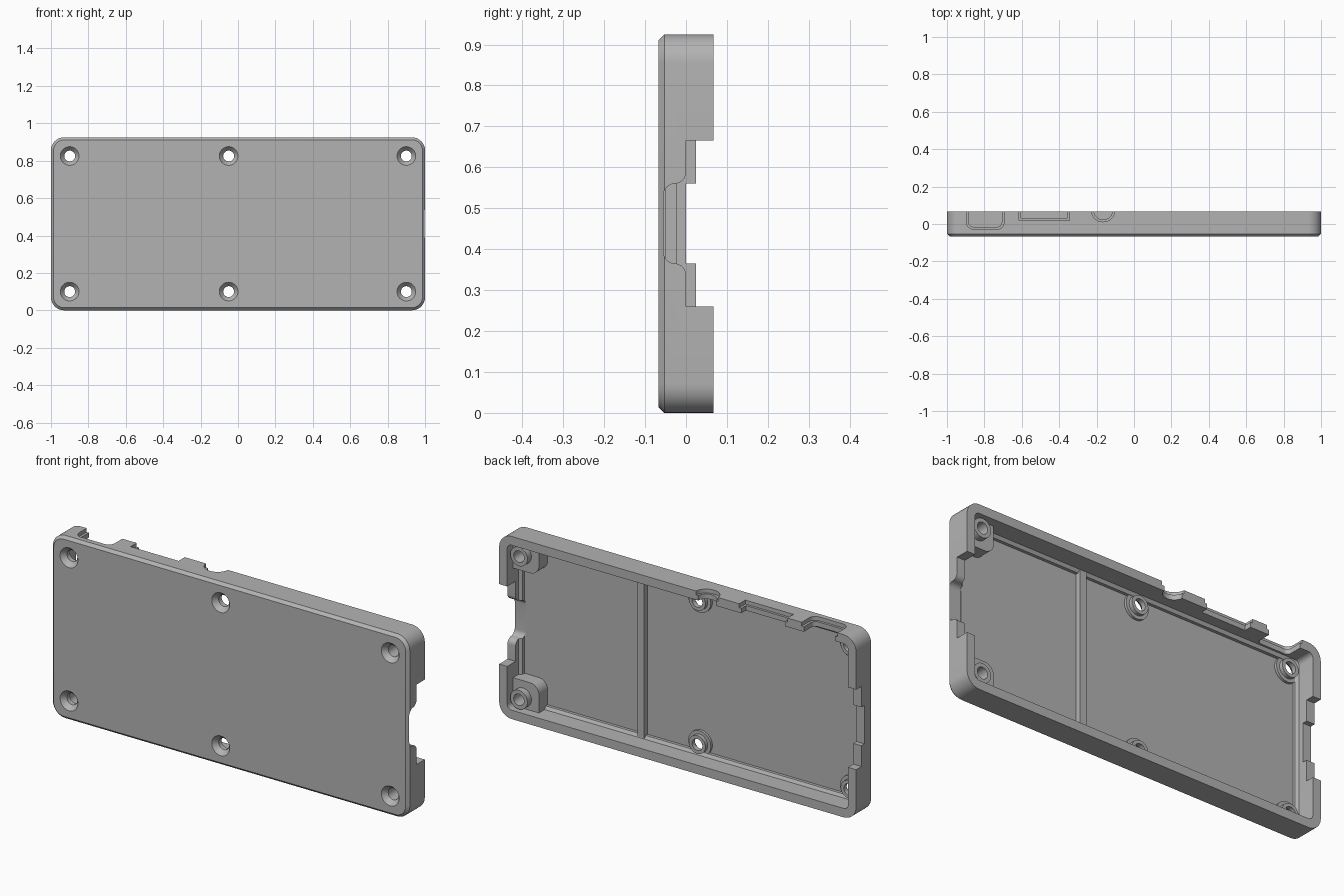
import bpy, bmesh, math
from mathutils import Vector

cube = bpy.data.objects.get("Cube")
if cube:
    bpy.data.objects.remove(cube, do_unlink=True)

H, D = 0.925, 0.067          # height and half depth of the tray
MID = H / 2

grey = bpy.data.materials.new("plain grey")
grey.use_nodes = True
colour = (0.45, 0.45, 0.45, 1)
grey.diffuse_color = colour
grey.node_tree.nodes["Principled BSDF"].inputs["Base Color"].default_value = colour


def finish(name, bm):
    bmesh.ops.recalc_face_normals(bm, faces=bm.faces)
    mesh = bpy.data.meshes.new(name)
    bm.to_mesh(mesh)
    bm.free()
    mesh.materials.append(grey)
    obj = bpy.data.objects.new(name, mesh)
    bpy.context.collection.objects.link(obj)
    return obj


def loft(name, rings):
    """Closed solid through equal-length rings of points."""
    bm = bmesh.new()
    loops = [[bm.verts.new(p) for p in ring] for ring in rings]
    n = len(loops[0])
    for a, b in zip(loops, loops[1:]):
        for i in range(n):
            j = (i + 1) % n
            bm.faces.new((a[i], a[j], b[j], b[i]))
    bm.faces.new(loops[0])
    bm.faces.new(loops[-1])
    return finish(name, bm)


def rounded(corners, steps=8):
    """Round each (u, v, radius) corner of a right-angled outline."""
    out, n = [], len(corners)
    for i, (u, v, r) in enumerate(corners):
        c = Vector((u, v))
        if r == 0:
            out.append(c)
            continue
        a = (Vector(corners[i - 1][:2]) - c).normalized() * r
        b = (Vector(corners[(i + 1) % n][:2]) - c).normalized() * r
        for k in range(steps + 1):
            t = k / steps * math.pi / 2
            out.append(c + a * (1 - math.sin(t)) + b * (1 - math.cos(t)))
    return out


def box(u0, u1, v0, v1, r=0):
    return [(u0, v0, r), (u1, v0, r), (u1, v1, r), (u0, v1, r)]


def place(axis, p, d):
    return {"x": (d, p[0], p[1]), "y": (p[0], d, p[1]), "z": (p[0], p[1], d)}[axis]


def prism(name, outline, axis, lo, hi):
    return loft(name, [[place(axis, p, d) for p in outline] for d in (lo, hi)])


def turned(name, x, z, profile, n=40):
    """Round part along y through (radius, y) pairs."""
    return loft(name, [[(x + r * math.cos(2 * math.pi * i / n), y,
                         z + r * math.sin(2 * math.pi * i / n)) for i in range(n)]
                       for r, y in profile])


def boolean(target, tool, mode="DIFFERENCE"):
    mod = target.modifiers.new(mode, "BOOLEAN")
    mod.operation, mod.solver, mod.object = mode, "EXACT", tool
    bpy.context.view_layer.update()
    graph = bpy.context.evaluated_depsgraph_get()
    mesh = bpy.data.meshes.new_from_object(target.evaluated_get(graph))
    target.modifiers.clear()
    target.data = mesh
    bpy.data.objects.remove(tool, do_unlink=True)


# Tray shell: chamfered front, straight walls, rim and stepped cavity
section = [(0.014, -D), (0, -D + 0.014), (0, D), (0.045, D),
           (0.045, -0.025), (0.06, -0.035), (0.06, -0.05)]
rings = []
for inset, y in section:
    outline = rounded(box(inset - 1, 1 - inset, inset, H - inset, max(0.07 - inset, 0.025)))
    rings.append([place("y", p, y) for p in outline])
tray = loft("tray", rings)

# Openings in the left end: wide notch with a flared deep slot
wide = (0.26, 0.665)
slot = (0.365, 0.56)
boolean(tray, prism("cutter", rounded(box(0, 0.1, *wide)), "x", 0.9, 1.1))
r = 0.028
deep = [(0.1, slot[0] - r, 0), (0, slot[0] - r, 0), (0, slot[0], r), (-0.055, slot[0], r),
        (-0.055, slot[1], r), (0, slot[1], r), (0, slot[1] + r, 0), (0.1, slot[1] + r, 0)]
outline = rounded(deep)
# drop the points that coincide where flare and notch meet
outline = [p for i, p in enumerate(outline) if (p - outline[i - 1]).length > 1e-5]
boolean(tray, prism("cutter", outline, "x", 0.935, 1.1))

# Openings in the right end: shallow notch with a deeper middle
boolean(tray, prism("cutter", rounded(box(0.025, 0.1, *wide)), "x", -1.1, -0.9))
boolean(tray, prism("cutter", rounded(box(0, 0.1, *slot)), "x", -1.1, -0.9))

# Openings in the top wall: each has a wider outer recess
for x0, x1, low, r in ((-0.895, -0.695, -0.027, 0.035),
                       (-0.615, -0.345, 0.018, 0),
                       (-0.227, -0.103, 0.012, 0.06)):
    for edge, z0 in ((0, 0.905), (0.012, 0.85)):
        shape = [(x0 + edge, low + edge, max(r - edge, 0)), (x1 - edge, low + edge, max(r - edge, 0)),
                 (x1 - edge, 0.1, 0), (x0 + edge, 0.1, 0)]
        boolean(tray, prism("cutter", rounded(shape), "z", z0, 1))

# Cross rib on the floor
rib = prism("floor_rib", rounded(box(0.25, 0.287, 0.05, H - 0.05)), "y", -0.055, -0.022)

# Screw posts: low collared ones, and tall ones on corner blocks
for side, z in (("lower", 0.1), ("upper", H - 0.1)):
    for place_name, x in (("right", -0.9), ("middle", -0.05), ("left", 0.9)):
        name = f"{side}_{place_name}_post"
        if x > 0.5:
            s = 1 if side == "lower" else -1
            za, zb = sorted((z - s * 0.07, z + s * 0.085))
            shape = box(0.81, 0.97, za, zb)
            k = 3 if s > 0 else 0
            shape[k] = (*shape[k][:2], 0.05)
            post = prism(name, rounded(shape), "y", -0.056, 0.02)
            boolean(post, turned("cutter", x, z, [(0.048, -0.04), (0.048, 0.052)]), "UNION")
        else:
            post = turned(name, x, z, [(0.063, -0.056), (0.063, -0.037), (0.046, -0.037), (0.046, -0.018)])
        # countersunk screw hole through plate and post
        for part in (tray, post):
            hole = turned("cutter", x, z, [(0.052, -0.069), (0.05, -D), (0.029, -0.042), (0.029, 0.1)])
            boolean(part, hole)

# Smooth curved faces, keep edges sharp
for obj in bpy.context.collection.objects:
    if obj.type == "MESH" and grey.name in obj.data.materials:
        bpy.ops.object.select_all(action="DESELECT")
        obj.select_set(True)
        bpy.context.view_layer.objects.active = obj
        bpy.ops.object.shade_smooth_by_angle(angle=math.radians(30))
